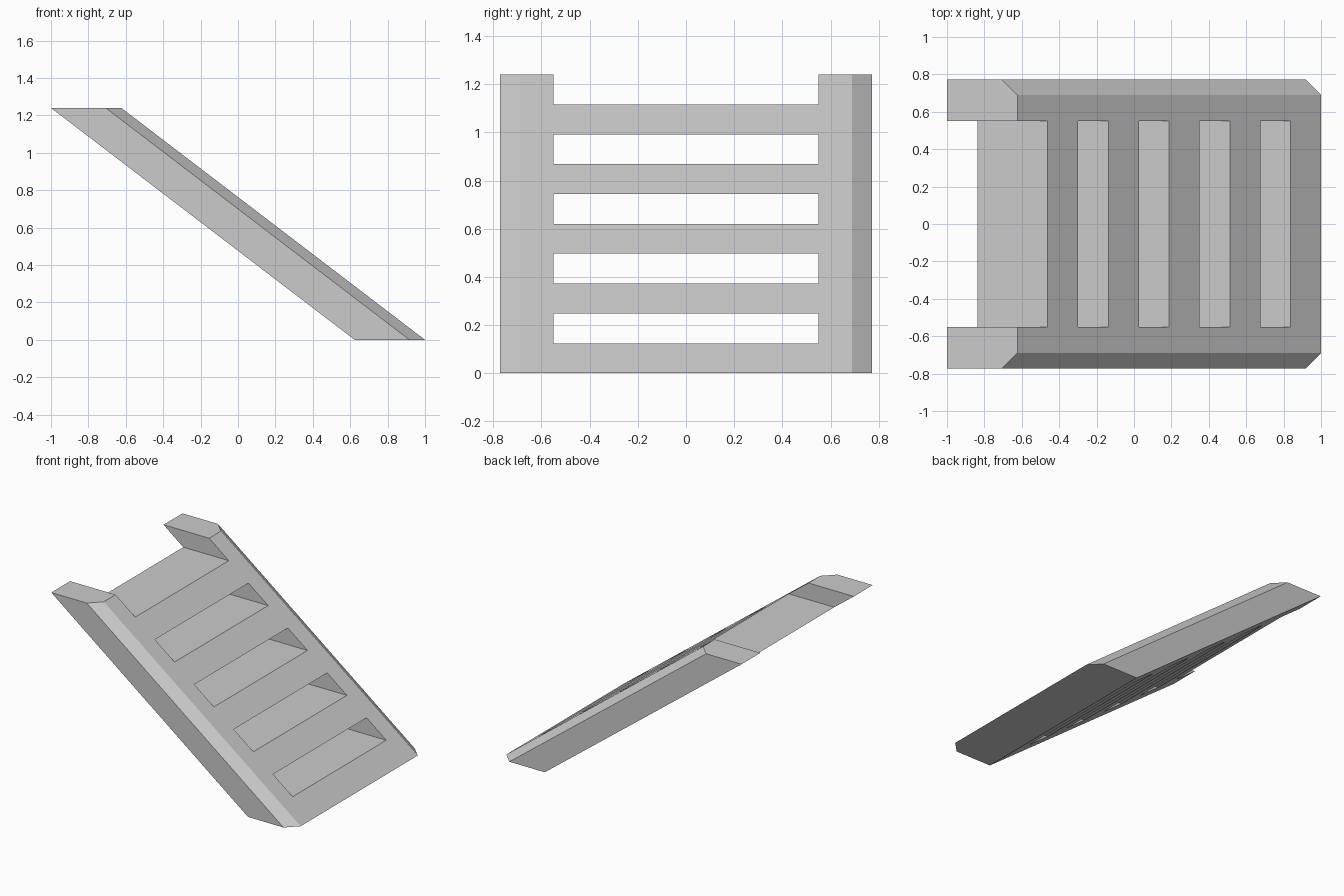
import bpy, bmesh

if "Cube" in bpy.data.objects:
    bpy.data.objects.remove(bpy.data.objects["Cube"])

HEIGHT, RUN, DEPTH = 1.24, 1.624, 0.376   # rise, horizontal run, thickness along x
HALF_W, INNER, CHAMFER = 0.773, 0.551, 0.083
STEPS = 5
PITCH = HEIGHT / STEPS


def mesh_object(name, bm):
    bmesh.ops.recalc_face_normals(bm, faces=bm.faces)
    mesh = bpy.data.meshes.new(name)
    bm.to_mesh(mesh)
    bm.free()
    obj = bpy.data.objects.new(name, mesh)
    bpy.context.collection.objects.link(obj)
    return obj


def add_prism(bm, outline, z0, z1, lean=0.0):
    """Extrude a plan outline upward, shifting the top by lean along x."""
    face = bm.faces.new([bm.verts.new((x, y, z0)) for x, y in outline])
    top = bmesh.ops.extrude_face_region(bm, geom=[face])["geom"]
    verts = [v for v in top if isinstance(v, bmesh.types.BMVert)]
    bmesh.ops.translate(bm, verts=verts, vec=(lean, 0, z1 - z0))


# Leaning stair body with chamfered outer front edges
bm = bmesh.new()
back, front = 1 - DEPTH, 1.0
half = [(front, HALF_W - CHAMFER), (front - CHAMFER, HALF_W), (back, HALF_W)]
add_prism(bm, half + [(x, -y) for x, y in reversed(half)], 0, HEIGHT, -RUN)
stair = mesh_object("stair_flight", bm)

# Open gaps above each tread; the last one is open at the top
bm = bmesh.new()
gap = [(-2, -INNER), (2, -INNER), (2, INNER), (-2, INNER)]
for i in range(STEPS):
    z0 = (i + 0.5) * PITCH
    add_prism(bm, gap, z0, z0 + (PITCH / 2 if i < STEPS - 1 else PITCH))
cutter = mesh_object("gap_cutter", bm)
cutter.hide_render = True

# Cut the gaps and discard the cutter
mod = stair.modifiers.new("gaps", "BOOLEAN")
mod.operation, mod.solver, mod.object = "DIFFERENCE", "EXACT", cutter
bpy.context.view_layer.objects.active = stair
stair.select_set(True)
bpy.ops.object.modifier_apply(modifier=mod.name)
bpy.data.objects.remove(cutter)
